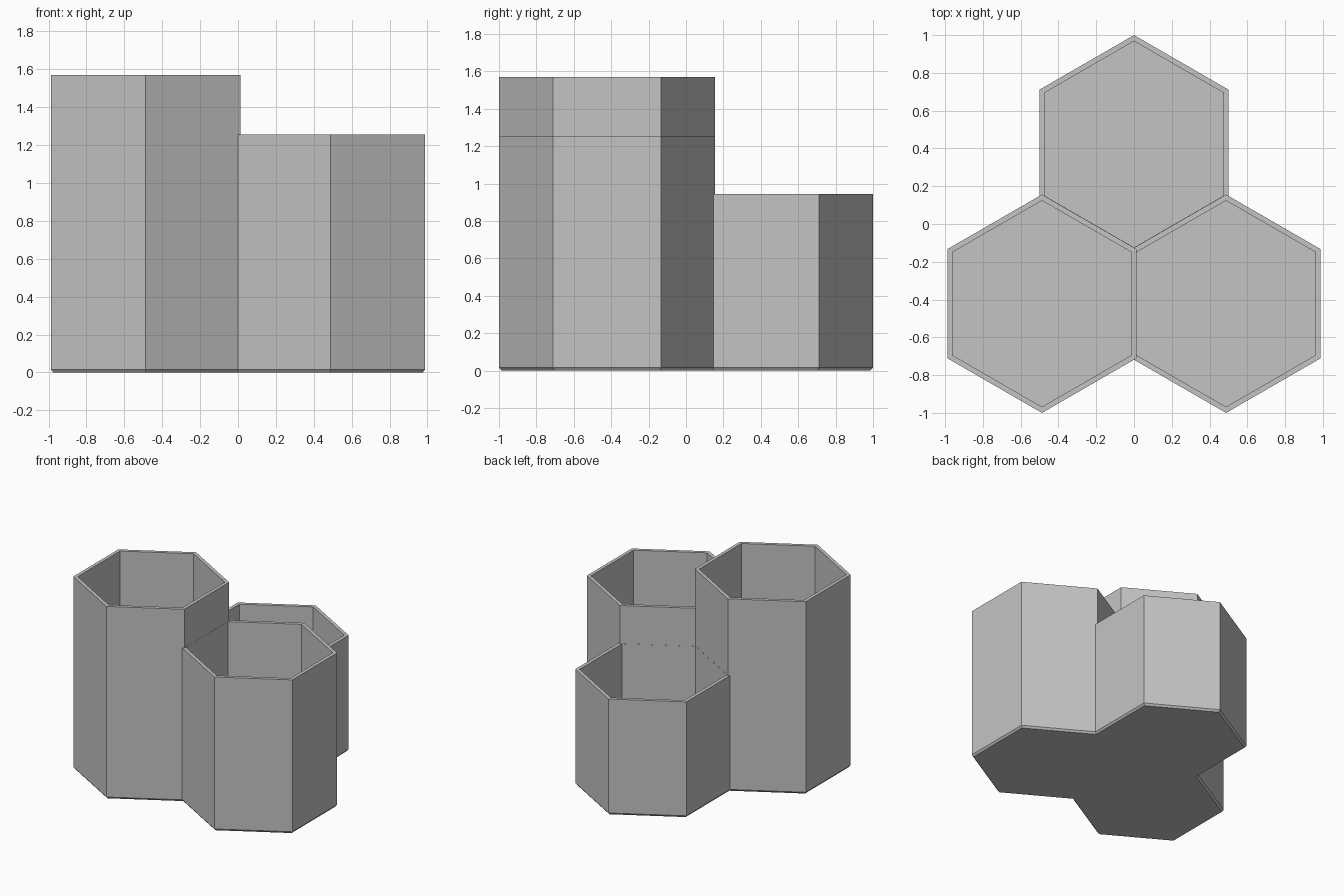
import bpy
import bmesh
from math import sin, cos, pi

if "Cube" in bpy.data.objects:
    bpy.data.objects.remove(bpy.data.objects["Cube"], do_unlink=True)

RADIUS = 0.578      # outer corner radius of a cup
INNER = 0.546       # inner corner radius
CHAMFER = 0.014     # corner inset of the bottom bevel
BEVEL_Z = 0.016
FLOOR = 0.03
X, Y = 0.4873, 0.422

# name, centre, height
CUPS = [
    ("tall_cup", (-X, -Y), 1.57),
    ("middle_cup", (X, -Y), 1.255),
    ("short_cup", (0, Y), 0.945),
]

grey = bpy.data.materials.new("light grey")
grey.use_nodes = True
colour = (0.55, 0.55, 0.55, 1)
grey.diffuse_color = colour
grey.node_tree.nodes["Principled BSDF"].inputs["Base Color"].default_value = colour


def hex_solid(name, centre, levels):
    """Closed hexagonal solid through (radius, z) levels, corner pointing to +y."""
    bm = bmesh.new()
    rings = [[bm.verts.new((centre[0] + r * sin(i * pi / 3),
                            centre[1] + r * cos(i * pi / 3), z))
              for i in range(6)] for r, z in levels]
    bm.faces.new(rings[0])
    bm.faces.new(rings[-1])
    for low, high in zip(rings, rings[1:]):
        for i in range(6):
            j = (i + 1) % 6
            bm.faces.new((low[i], low[j], high[j], high[i]))
    bmesh.ops.recalc_face_normals(bm, faces=bm.faces)
    mesh = bpy.data.meshes.new(name)
    bm.to_mesh(mesh)
    bm.free()
    mesh.materials.append(grey)
    ob = bpy.data.objects.new(name, mesh)
    bpy.context.collection.objects.link(ob)
    return ob


def combine(target, tool, operation):
    """Apply a boolean to the target and discard the tool."""
    mod = target.modifiers.new(operation.lower(), "BOOLEAN")
    mod.operation = operation
    mod.solver = "EXACT"
    mod.object = tool
    bpy.context.view_layer.objects.active = target
    bpy.ops.object.modifier_apply(modifier=mod.name)
    bpy.data.objects.remove(tool, do_unlink=True)


# Outer bodies with bevelled feet, fused into one
bodies = [hex_solid(name, centre, [(RADIUS - CHAMFER, 0), (RADIUS, BEVEL_Z), (RADIUS, height)])
          for name, centre, height in CUPS]
holder = bodies[0]
for body in bodies[1:]:
    combine(holder, body, "UNION")

# Hollow out each cup
for name, centre, height in CUPS:
    cutter = hex_solid(name + "_cavity", centre, [(INNER, FLOOR), (INNER, height + 0.5)])
    cutter.hide_render = True
    combine(holder, cutter, "DIFFERENCE")

holder.name = "hexagonal_holder"
